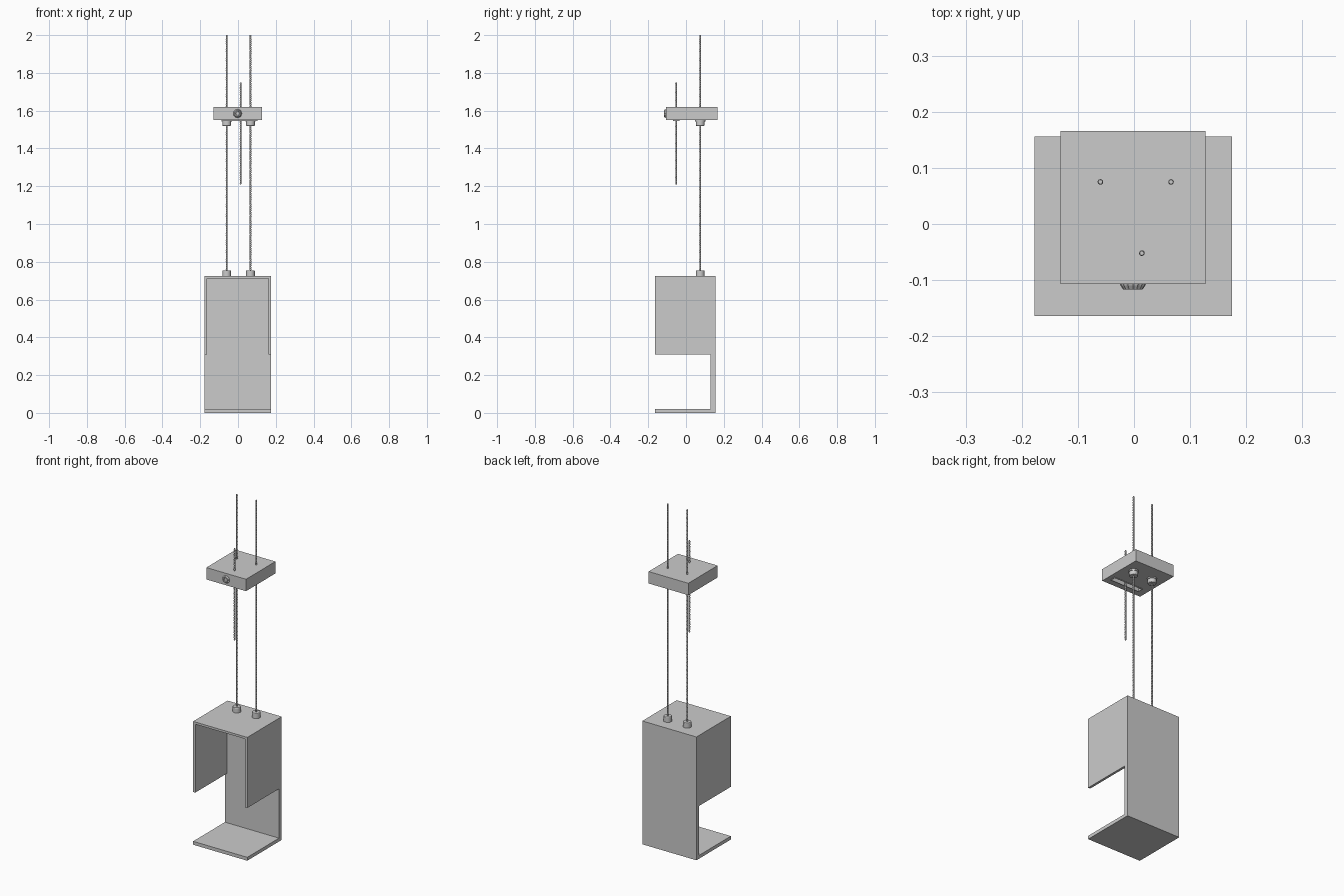
import bpy, bmesh, math

if "Cube" in bpy.data.objects:
    bpy.data.objects.remove(bpy.data.objects["Cube"])


def box(name, x0, x1, y0, y1, z0, z1):
    bm = bmesh.new()
    bmesh.ops.create_cube(bm, size=1)
    for v in bm.verts:
        v.co = ((x0 + x1) / 2 + v.co.x * (x1 - x0),
                (y0 + y1) / 2 + v.co.y * (y1 - y0),
                (z0 + z1) / 2 + v.co.z * (z1 - z0))
    return finish(name, bm)


def finish(name, bm):
    bmesh.ops.recalc_face_normals(bm, faces=bm.faces)
    me = bpy.data.meshes.new(name)
    bm.to_mesh(me)
    bm.free()
    ob = bpy.data.objects.new(name, me)
    bpy.context.collection.objects.link(ob)
    return ob


def lathe(name, profile, loc, sides=24, front=False, ribs=0.0):
    """Revolve (radius, height) pairs; front=True points the axis to -y."""
    bm = bmesh.new()
    rings = []
    for r, h in profile:
        ring = []
        for i in range(sides):
            a = 2 * math.pi * i / sides
            k = r * (1 - ribs * (i % 2))
            p = (k * math.cos(a), k * math.sin(a), h)
            if front:
                p = (p[0], -p[2], p[1])
            ring.append(bm.verts.new([c + o for c, o in zip(p, loc)]))
        rings.append(ring)
    for a, b in zip(rings, rings[1:]):
        for i in range(sides):
            j = (i + 1) % sides
            bm.faces.new((a[i], a[j], b[j], b[i]))
    bm.faces.new(rings[0])
    bm.faces.new(rings[-1])
    return finish(name, bm)


def threaded_rod(name, x, y, z0, z1, r=0.005, pitch=0.01):
    n = round((z1 - z0) / pitch)
    step = (z1 - z0) / n
    prof = [(r * 0.6, z0)]
    for i in range(n):
        prof += [(r, z0 + (i + 0.5) * step), (r * 0.75, z0 + (i + 1) * step)]
    return lathe(name, prof, (x, y, 0), 12)


# Open lower housing: back, floor, lid and two short cheeks
X0, X1, Y0, Y1 = -0.177, 0.175, -0.164, 0.156
box("housing_back", X0, X1, 0.131, Y1, 0, 0.725)
box("housing_floor", X0, X1, Y0, 0.131, 0, 0.02)
box("housing_lid", X0, X1, Y0, 0.131, 0.712, 0.725)
box("housing_left_cheek", X0, X0 + 0.014, Y0, 0.131, 0.31, 0.712)
box("housing_right_cheek", X1 - 0.014, X1, Y0, 0.131, 0.31, 0.712)

# Upper block with a slot in its underside
block = box("upper_block", -0.131, 0.127, -0.107, 0.166, 1.55, 1.62)
SX0, SX1, SY0, SY1 = -0.085, 0.1, -0.066, -0.038
cutter = box("slot_cutter", SX0, SX1, SY0, SY1, 1.5, 1.575)
cutter.hide_render = True
cutter.hide_set(True)
mod = block.modifiers.new("slot", 'BOOLEAN')
mod.operation = 'DIFFERENCE'
mod.object = cutter
mod.solver = 'EXACT'

# Thin rim around the slot
t = 0.003
box("slot_rim_front", SX0 - t, SX1 + t, SY0 - t, SY0, 1.546, 1.551)
box("slot_rim_back", SX0 - t, SX1 + t, SY1, SY1 + t, 1.546, 1.551)
box("slot_rim_left", SX0 - t, SX0, SY0, SY1, 1.546, 1.551)
box("slot_rim_right", SX1, SX1 + t, SY0, SY1, 1.546, 1.551)

# Two hanging rods with their collars
for side, x in (("left", -0.06), ("right", 0.066)):
    threaded_rod(side + "_rod", x, 0.075, 0.715, 2.0)
    parts = [
        lathe(side + "_lower_collar",
              [(0.023, 0.72), (0.023, 0.752), (0.021, 0.755)], (x, 0.075, 0)),
        lathe(side + "_upper_collar",
              [(0.021, 1.52), (0.023, 1.523), (0.023, 1.543),
               (0.027, 1.543), (0.027, 1.552)], (x, 0.075, 0))]
    for ob in parts:
        for p in ob.data.polygons:
            p.use_smooth = len(p.vertices) == 4 and abs(p.normal.z) < 0.3

# Free rod through the slot
threaded_rod("free_rod", 0.014, -0.052, 1.21, 1.75)

# Ribbed front knob with a recessed centre
lathe("front_knob", [(0.024, -0.002), (0.022, 0.003), (0.017, 0.01),
                     (0.012, 0.01), (0.010, 0.004)],
      (-0.002, -0.107, 1.585), 32, front=True, ribs=0.07)
